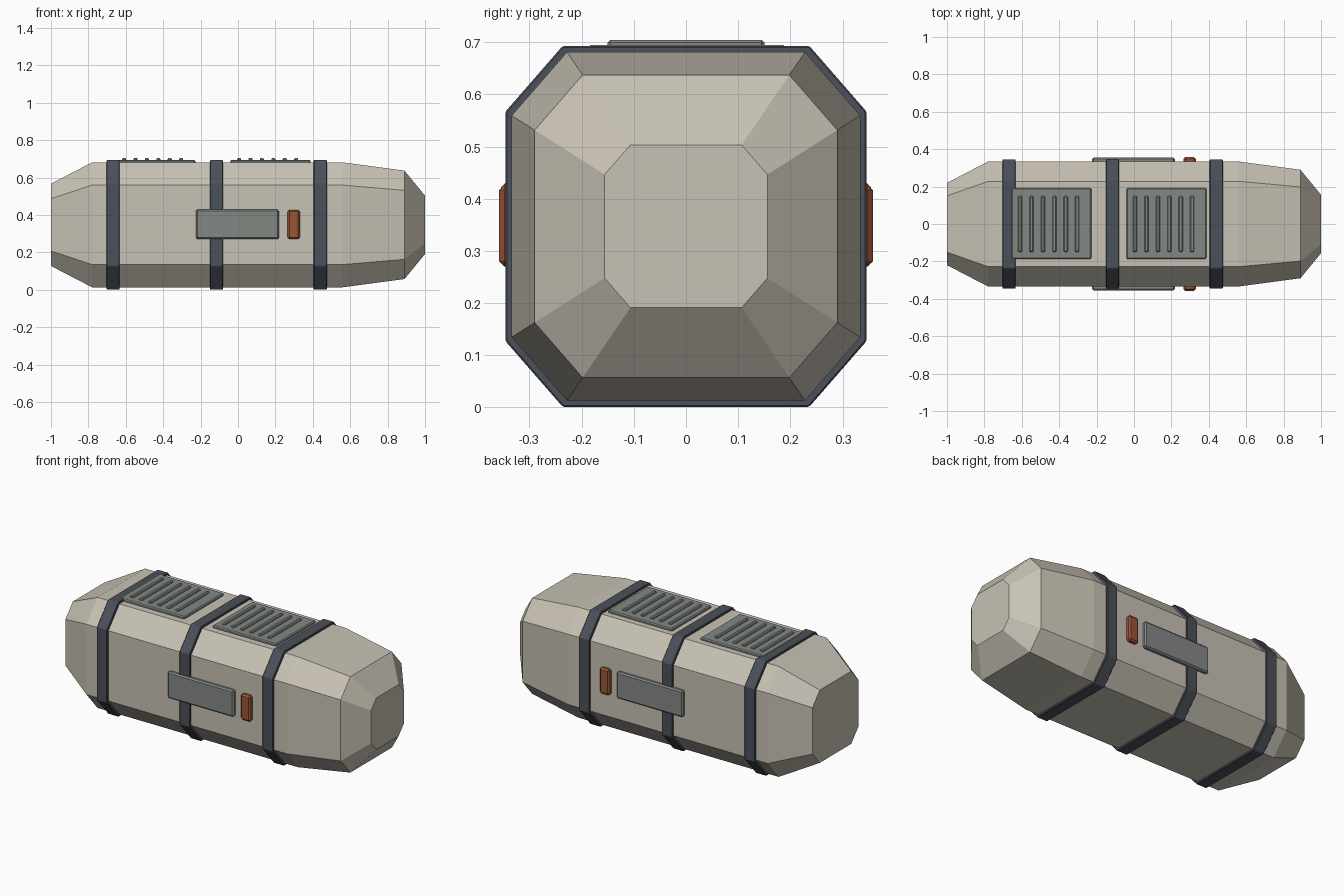
import bpy, bmesh

cube = bpy.data.objects.get("Cube")
if cube:
    bpy.data.objects.remove(cube, do_unlink=True)

MID = 0.347  # height of the long axis


def material(name, rgb):
    mat = bpy.data.materials.new(name)
    mat.use_nodes = True
    mat.diffuse_color = (*rgb, 1)
    mat.node_tree.nodes["Principled BSDF"].inputs["Base Color"].default_value = (*rgb, 1)
    return mat


SAND = material("sand shell", (0.58, 0.54, 0.46))
SLATE = material("dark slate", (0.07, 0.08, 0.10))
GREY = material("panel grey", (0.23, 0.25, 0.235))
RUST = material("rust orange", (0.32, 0.09, 0.04))


def finish(name, bm, mat, bevel=0):
    bmesh.ops.recalc_face_normals(bm, faces=bm.faces)
    mesh = bpy.data.meshes.new(name)
    bm.to_mesh(mesh)
    bm.free()
    mesh.materials.append(mat)
    obj = bpy.data.objects.new(name, mesh)
    bpy.context.collection.objects.link(obj)
    if bevel:
        mod = obj.modifiers.new("Bevel", "BEVEL")
        mod.width = bevel
        mod.segments = 1
    return obj


def octagon_loft(name, sections, mat, bevel=0):
    """Capped loft along x through chamfered squares given as (x, half size)."""
    bm = bmesh.new()
    rings = []
    for x, h in sections:
        a, b = h * 0.683, h * 0.636  # half widths of the top and side flats
        outline = [(a, h), (h, b), (h, -b), (a, -h), (-a, -h), (-h, -b), (-h, b), (-a, h)]
        rings.append([bm.verts.new((x, y, MID + z)) for y, z in outline])
    for r, s in zip(rings, rings[1:]):
        for i in range(8):
            j = (i + 1) % 8
            bm.faces.new((r[i], r[j], s[j], s[i]))
    bm.faces.new(rings[0])
    bm.faces.new(rings[-1])
    return finish(name, bm, mat, bevel)


def box(name, x, y, z, mat, bevel=0):
    """Box between the (low, high) limits on each axis."""
    bm = bmesh.new()
    bmesh.ops.create_cube(bm, size=1)
    for v in bm.verts:
        v.co = [lim[0] if c < 0 else lim[1] for c, lim in zip(v.co, (x, y, z))]
    return finish(name, bm, mat, bevel)


# Shell with a short blunt tail and a longer stepped nose
octagon_loft("shell", [(-1, 0.22), (-0.78, 0.334), (0.56, 0.334), (0.89, 0.29), (1, 0.156)], SAND)

# Straps around the shell
for i, x in enumerate((-0.668, -0.115, 0.44)):
    octagon_loft(f"strap_{i + 1}", [(x - 0.035, 0.346), (x + 0.035, 0.346)], SLATE, 0.003)

# Ribbed vent panels on top
for i, x in enumerate((-0.655, -0.04)):
    box(f"vent_panel_{i + 1}", (x, x + 0.427), (-0.188, 0.192), (0.67, 0.695), GREY, 0.006)
    for k in range(6):
        c = x + 0.046 + 0.061 * k
        box(f"vent_{i + 1}_rib_{k + 1}", (c - 0.011, c + 0.011), (-0.15, 0.15),
            (0.688, 0.704), GREY, 0.005)

# Side plates and latches on both flanks
for side, s in (("front", -1), ("back", 1)):
    depth = sorted((s * 0.32, s * 0.355))
    box(f"{side}_plate", (-0.225, 0.218), depth, (0.27, 0.43), GREY, 0.008)
    depth = sorted((s * 0.32, s * 0.358))
    box(f"{side}_latch", (0.265, 0.331), depth, (0.27, 0.427), RUST, 0.010)
